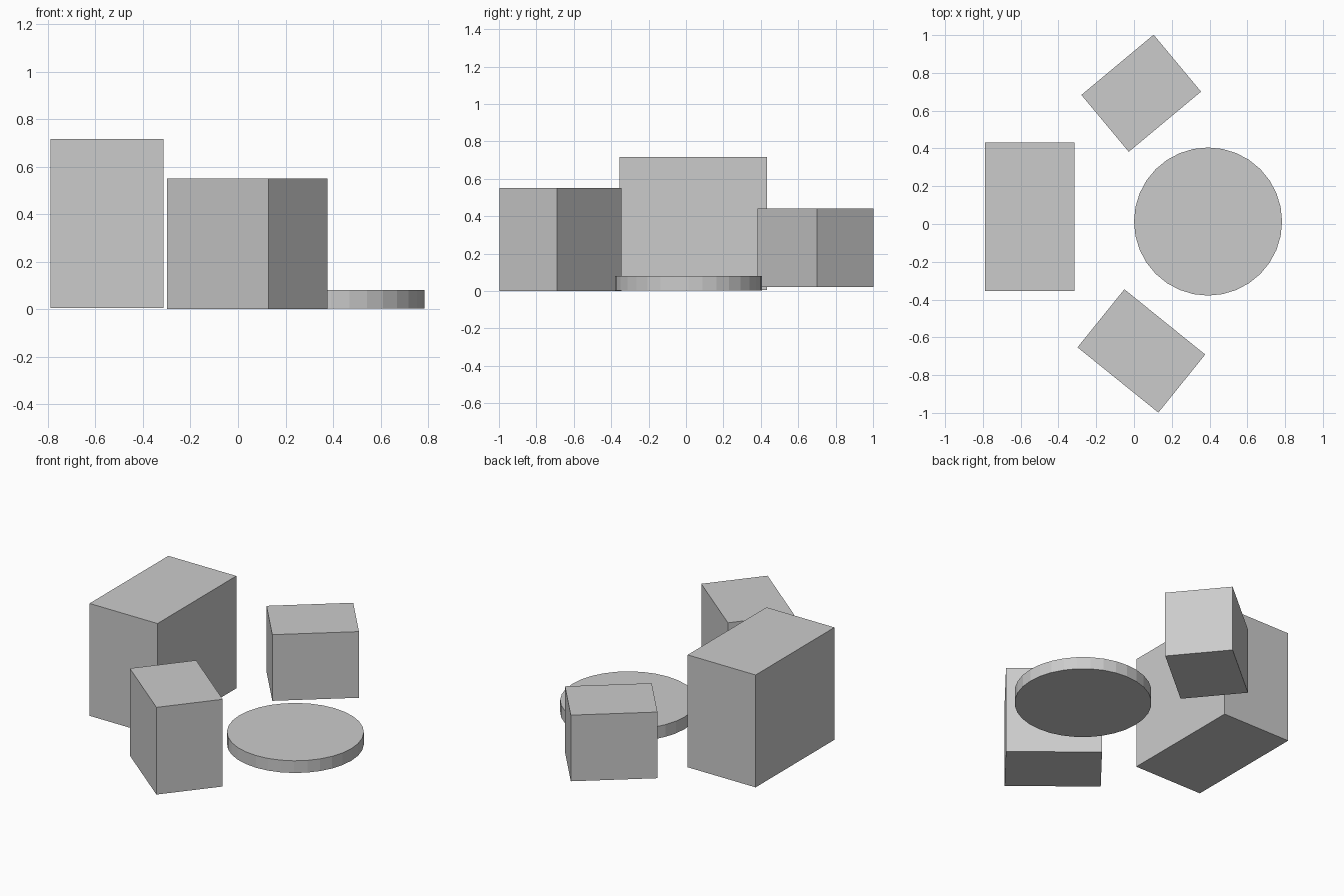
import bpy
from math import radians

if "Cube" in bpy.data.objects:
    bpy.data.objects.remove(bpy.data.objects["Cube"])


def box(name, center, size, z0, z1, angle=0):
    """Upright box given by its plan centre, plan size, height range and turn."""
    bpy.ops.mesh.primitive_cube_add(
        size=1, location=(*center, (z0 + z1) / 2), rotation=(0, 0, radians(angle)))
    ob = bpy.context.object
    ob.name = name
    ob.scale = (*size, z1 - z0)
    return ob


# Tall block on the left
box("tall_block", (-0.552, 0.039), (0.475, 0.787), 0.006, 0.716)

# Two smaller turned blocks, front and back
box("front_block", (0.039, -0.672), (0.55, 0.395), 0.0, 0.551, -38.9)
box("back_block", (0.038, 0.692), (0.498, 0.392), 0.023, 0.441, 39.8)

# Flat round disc on the right
bpy.ops.mesh.primitive_cylinder_add(
    vertices=32, radius=0.392, depth=0.077, location=(0.392, 0.013, 0.0415))
bpy.context.object.name = "round_disc"
